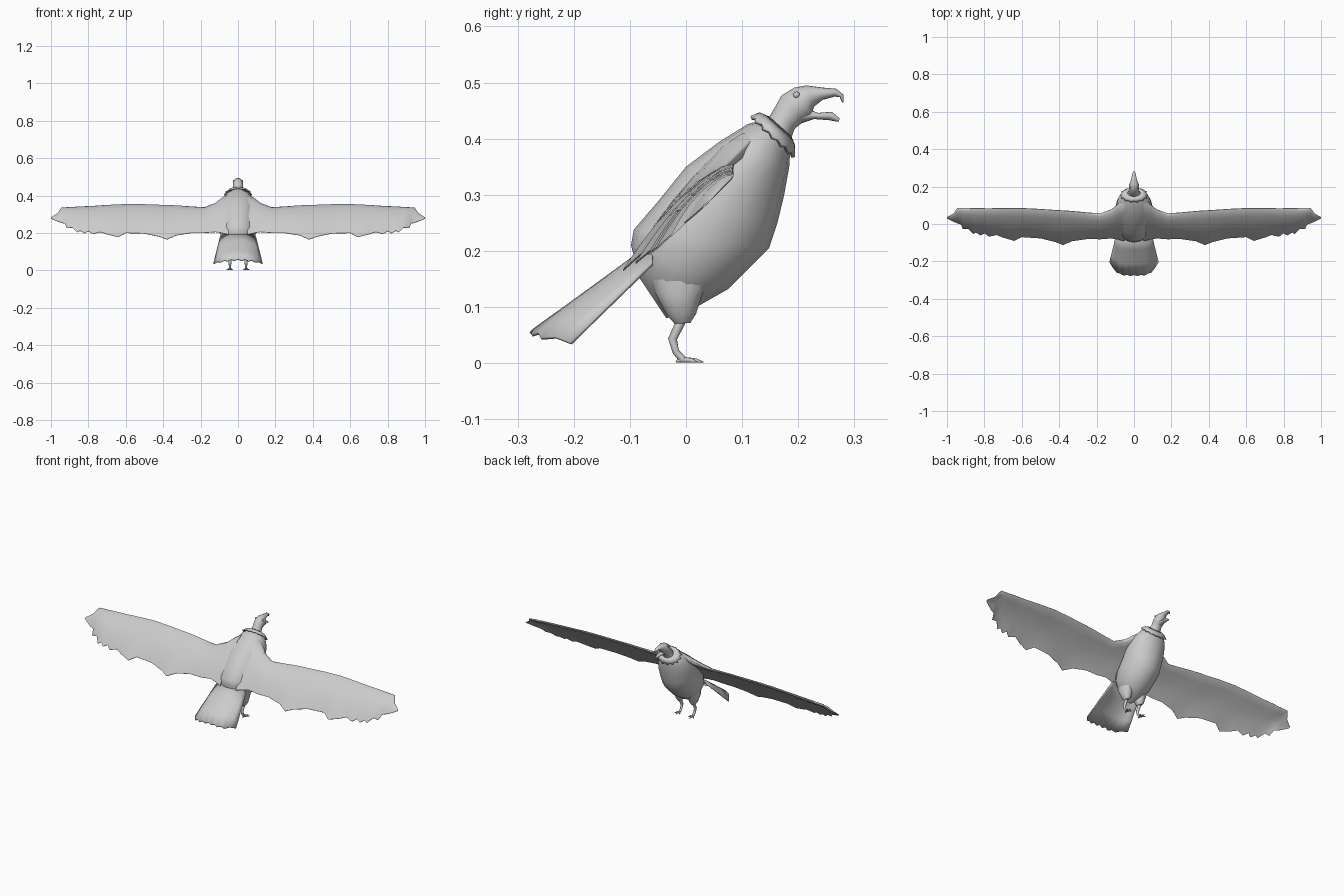
import bpy, bmesh
from math import sin, cos, pi, sqrt
from mathutils import Vector

cube = bpy.data.objects.get("Cube")
if cube:
    bpy.data.objects.remove(cube)

grey = bpy.data.materials.new("plumage_grey")
grey.use_nodes = True
GREY = (0.6, 0.6, 0.6, 1)
grey.diffuse_color = GREY
grey.node_tree.nodes["Principled BSDF"].inputs["Base Color"].default_value = GREY


def finish(name, bm, angle=0.9, thickness=0):
    """Turn a bmesh into a smooth-shaded object in the scene."""
    bmesh.ops.recalc_face_normals(bm, faces=bm.faces)
    mesh = bpy.data.meshes.new(name)
    bm.to_mesh(mesh)
    bm.free()
    mesh.materials.append(grey)
    obj = bpy.data.objects.new(name, mesh)
    bpy.context.collection.objects.link(obj)
    bpy.ops.object.select_all(action='DESELECT')
    obj.select_set(True)
    bpy.context.view_layer.objects.active = obj
    bpy.ops.object.shade_smooth_by_angle(angle=angle)
    if thickness:
        solid = obj.modifiers.new("thickness", 'SOLIDIFY')
        solid.thickness = thickness
        solid.offset = 0
    return obj


def skin(name, rows, closed=True, caps=True, **options):
    """Bridge rows of points into one surface."""
    bm = bmesh.new()
    grid = [[bm.verts.new(p) for p in row] for row in rows]
    count = len(grid[0])
    for a, b in zip(grid, grid[1:]):
        for i in range(count if closed else count - 1):
            j = (i + 1) % count
            bm.faces.new((a[i], a[j], b[j], b[i]))
    if caps:
        bm.faces.new(grid[0])
        bm.faces.new(grid[-1])
    return finish(name, bm, **options)


def ring(back_y, back_z, front_y, front_z, width, x=0, sides=16):
    """Ellipse spanning a back point and a front point, with a half width."""
    back, front = Vector((x, back_y, back_z)), Vector((x, front_y, front_z))
    centre, half = (back + front) / 2, (back - front) / 2
    return [centre + half * cos(2 * pi * i / sides)
            + Vector((width * sin(2 * pi * i / sides), 0, 0)) for i in range(sides)]


def loft(name, sections, x=0):
    return skin(name, [ring(*s, x=x) for s in sections])


def tube(name, points, radii):
    """Tapered tube along a path."""
    curve = bpy.data.curves.new(name, 'CURVE')
    curve.dimensions = '3D'
    curve.bevel_depth = 1
    curve.bevel_resolution = 2
    curve.use_fill_caps = True
    spline = curve.splines.new('POLY')
    spline.points.add(len(points) - 1)
    for target, p, r in zip(spline.points, points, radii):
        target.co = (*p, 1)
        target.radius = r
    curve.materials.append(grey)
    bpy.context.collection.objects.link(bpy.data.objects.new(name, curve))


# Body, from the vent up to the base of the neck
loft("body", [
    (-.085, .155, -.035, .08, .03),
    (-.09, .18, .01, .095, .065),
    (-.098, .21, .075, .132, .09),
    (-.093, .238, .148, .205, .1),
    (-.05, .288, .163, .25, .1),
    (0, .35, .175, .3, .1),
    (.06, .395, .184, .35, .088),
    (.11, .426, .186, .385, .066),
    (.145, .436, .183, .402, .036)])

# Neck and head, running into the hooked upper beak
loft("head", [
    (.14, .425, .185, .395, .034),
    (.158, .455, .194, .418, .026),
    (.17, .477, .209, .43, .027),
    (.193, .491, .224, .44, .028),
    (.215, .495, .228, .457, .021),
    (.245, .491, .243, .469, .014),
    (.268, .489, .265, .475, .01),
    (.281, .478, .274, .474, .006),
    (.281, .464, .278, .465, .002)])
loft("lower_beak", [
    (.205, .457, .198, .425, .018),
    (.236, .446, .228, .435, .013),
    (.26, .448, .255, .433, .009),
    (.274, .436, .272, .43, .003)])

# Ragged collar of feathers round the neck
inner = ring(.146, .437, .185, .402, .034, sides=28)
outer = ring(.115, .438, .192, .366, .074, sides=28)
middle = [a.lerp(b, .55) + Vector((0, .002, .006)) for a, b in zip(inner, outer)]
outer = [a.lerp(b, 1 if i % 2 else .8) for i, (a, b) in enumerate(zip(inner, outer))]
skin("neck_ruff", [inner, middle, outer], caps=False, thickness=.007)

# Fanned tail with pleated feathers
tail_rows = []
for v in (0, .35, .7, 1):
    row = []
    for i in range(15):
        u = i / 7 - 1
        pleat = .006 * v * (i % 2)
        root = Vector((.095 * u, -.06, .212 - .035 * u * u))
        tip = Vector((.13 * u, -.277 + .072 * u ** 4 + pleat,
                      .053 - .018 * u * u + pleat))
        row.append(root.lerp(tip, v))
    tail_rows.append(row)
skin("tail", tail_rows, closed=False, caps=False, angle=.4, thickness=.006)

# Wing stations: distance out, leading edge height, trailing edge height
WING = [
    (.05, .41, .19), (.09, .384, .2), (.12, .36, .205), (.18, .337, .2),
    (.25, .341, .2), (.33, .347, .187), (.38, .349, .165), (.42, .35, .18),
    (.5, .353, .197), (.6, .354, .2), (.64, .352, .178), (.7, .349, .193),
    (.735, .347, .205), (.775, .344, .194), (.8, .343, .21), (.82, .342, .198),
    (.845, .341, .212), (.86, .34, .203), (.885, .338, .228), (.915, .337, .226),
    (.925, .336, .25), (.945, .335, .255), (.965, .305, .262), (1, .283, .277)]
CHORD = (0, .06, .2, .4, .6, .8, .93, 1)


def wing_section(side, x, lead, trail):
    upper, lower = [], []
    chord = min(1, (lead - trail) / .12)
    root = max(0, 1 - x / .2)
    for t in CHORD:
        z = lead + (trail - lead) * t
        y = z - .282 + .035 * x * x
        camber = .014 * sin(pi * t) * chord
        half = (.009 + .02 * root) * chord * sqrt(min(1, t * 8)) * (1 - t) + .0012
        for points, offset in ((upper, camber + half), (lower, camber - half)):
            points.append((side * x, y - .7 * offset, z + .7 * offset))
    return upper + lower[::-1]


for side, label in ((1, "left"), (-1, "right")):
    skin(label + "_wing", [wing_section(side, *s) for s in WING])

    # Feathered thigh
    loft(label + "_thigh", [
        (-.07, .17, .06, .165, .03),
        (-.055, .125, .028, .12, .032),
        (-.034, .085, .018, .088, .022),
        (-.02, .07, .008, .072, .01)], x=side * .043)

    # Leg and toes
    x = side * .043
    tube(label + "_leg",
         [(x, -.004, .085), (x, -.024, .043), (x, -.018, .02), (x, -.005, .006)],
         [.009, .008, .006, .007])
    for toe, dx, dy in (("inner", -.016, .026), ("middle", .002, .037),
                        ("outer", .018, .026), ("hind", 0, -.012)):
        tube(f"{label}_{toe}_toe",
             [(x, -.006, .006), (x + side * dx * .6, -.006 + dy * .6, .005),
              (x + side * dx, -.006 + dy, .002)],
             [.005, .004, .001])

    # Eye
    bm = bmesh.new()
    bmesh.ops.create_uvsphere(bm, u_segments=10, v_segments=6, radius=.006)
    bmesh.ops.translate(bm, verts=bm.verts, vec=(side * .022, .197, .478))
    finish(label + "_eye", bm)
